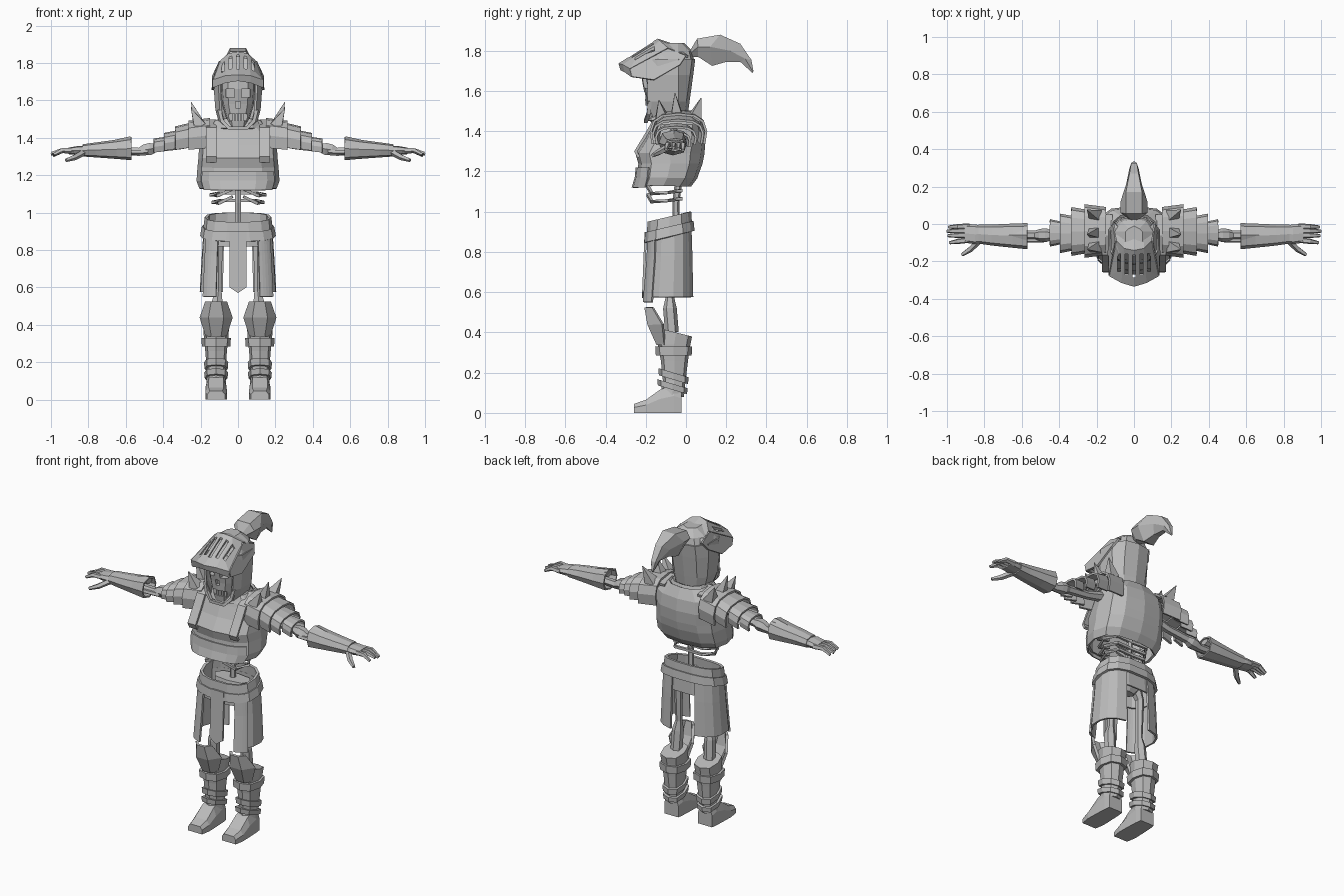
import bpy, bmesh, math
from mathutils import Vector

mat = bpy.data.materials.new("plain grey")
mat.diffuse_color = (0.5, 0.5, 0.5, 1)


def build(name, verts, faces, mirror=False, thick=0):
    me = bpy.data.meshes.new(name)
    me.from_pydata([tuple(v) for v in verts], [], faces)
    bm = bmesh.new()
    bm.from_mesh(me)
    bmesh.ops.recalc_face_normals(bm, faces=bm.faces)
    bm.to_mesh(me)
    bm.free()
    me.materials.append(mat)
    ob = bpy.data.objects.new(name, me)
    bpy.context.collection.objects.link(ob)
    if thick:
        m = ob.modifiers.new("thickness", "SOLIDIFY")
        m.thickness, m.offset = thick, 0
    if mirror:
        ob.modifiers.new("mirror", "MIRROR")
    return ob


def loft(name, rows, closed=True, caps=True, **kw):
    """Skin a list of equal-length point rows."""
    n = len(rows[0])
    verts = [p for r in rows for p in r]
    faces = []
    for i in range(len(rows) - 1):
        for j in range(n if closed else n - 1):
            k = (j + 1) % n
            faces.append((i * n + j, i * n + k, (i + 1) * n + k, (i + 1) * n + j))
    if closed and caps:
        faces += [tuple(range(n)), tuple(range(len(verts) - n, len(verts)))]
    return build(name, verts, faces, **kw)


def arc(z, cx, w, yf, yb, n=12, a0=0, a1=360, p=0.75, tilt=0):
    """Rounded-square horizontal ring, or part of one; -90 degrees is the front."""
    cy, ry, full = (yf + yb) / 2, (yb - yf) / 2, a1 - a0 == 360
    pts = []
    for i in range(n):
        a = math.radians(a0 + (a1 - a0) * i / (n if full else n - 1))
        c, s = math.cos(a), math.sin(a)
        y = math.copysign(abs(s) ** p, s) * ry
        pts.append((cx + math.copysign(abs(c) ** p, c) * w, cy + y, z + tilt * y))
    return pts


def hoop(x, y0, y1, z0, z1, n=8, a0=0, a1=360):
    """The same ring standing across the arm."""
    return [(x, p[1], (z0 + z1) / 2 + p[0])
            for p in arc(0, 0, (z1 - z0) / 2, y0, y1, n, a0, a1)]


def tube(name, path, radii, n=6, **kw):
    path = [Vector(p) for p in path]
    rows = []
    for i, p in enumerate(path):
        d = (path[min(i + 1, len(path) - 1)] - path[max(i - 1, 0)]).normalized()
        u = d.cross(Vector((0, 1, 0) if abs(d.y) < 0.9 else (0, 0, 1))).normalized()
        v = d.cross(u)
        r = radii[i] if isinstance(radii, (list, tuple)) else radii
        rows.append([p + r * (math.cos(2 * math.pi * (k + .5) / n) * u +
                              math.sin(2 * math.pi * (k + .5) / n) * v) for k in range(n)])
    return loft(name, rows, **kw)


def cut(ob, name, boxes):
    """Subtract boxes given as (x0, x1, y0, y1, z0, z1)."""
    verts, faces = [], []
    for x0, x1, y0, y1, z0, z1 in boxes:
        b = len(verts)
        verts += [(x, y, z) for z in (z0, z1) for x, y in ((x0, y0), (x1, y0), (x1, y1), (x0, y1))]
        faces += [tuple(b + i for i in f) for f in ((0, 1, 2, 3), (4, 5, 6, 7), (0, 1, 5, 4),
                                                    (1, 2, 6, 5), (2, 3, 7, 6), (3, 0, 4, 7))]
    c = build(name, verts, faces)
    c.hide_render = True
    c.hide_viewport = True
    m = ob.modifiers.new("cut", "BOOLEAN")
    m.object, m.operation, m.solver = c, "DIFFERENCE", "EXACT"


# Skull with eye sockets, nose and mouth; teeth in the mouth
skull = loft("skull", [arc(*r) for r in (
    (1.46, 0, .05, -.19, -.05), (1.52, 0, .068, -.2, -.03), (1.58, 0, .085, -.205, -.02),
    (1.66, 0, .092, -.22, -.01), (1.72, 0, .09, -.215, -.01), (1.79, 0, .07, -.17, -.03))])
cut(skull, "socket_cutter", [(-.064, -.02, -.3, -.17, 1.615, 1.66), (.02, .064, -.3, -.17, 1.615, 1.66),
                             (-.013, .013, -.3, -.18, 1.56, 1.595), (-.05, .05, -.3, -.175, 1.493, 1.528)])
for i in range(6):
    x = -.04 + i * .016
    tube("tooth", [(x, -.187 + abs(x) * .3, 1.488), (x, -.187 + abs(x) * .3, 1.532)], .0075, 4)


# Helmet shell with an open face, plus dome
def helm(z, w, yf, yb):
    half = [(w * .8, yf), (w, yf + .05), (w, -.04), (w * .65, yb - .015), (0, yb)]
    return [(x, y, z) for x, y in half] + [(-x, y, z) for x, y in half[-2::-1]]


loft("helmet_shell", [helm(1.46, .09, -.16, .0), helm(1.55, .115, -.19, .012), helm(1.68, .125, -.19, .03),
                      helm(1.76, .122, -.19, .04)], closed=False, thick=.012)
loft("helmet_dome", [helm(1.755, .122, -.19, .04), helm(1.8, .1, -.16, .03), helm(1.84, .045, -.14, -.01)])
tube("chin_guard", [(-.1, -.18, 1.55), (-.085, -.185, 1.49), (-.045, -.2, 1.45), (.045, -.2, 1.45),
                    (.085, -.185, 1.49), (.1, -.18, 1.55)], .013, 4)


# Raised visor with slots
def across(outer, mid, centre):
    return [(-outer[0], *outer[1:]), (-mid[0], *mid[1:]), centre, mid, outer]


visor = loft("visor", [across((.105, .01, 1.77), (.05, -.06, 1.82), (0, -.07, 1.83)),
                       across((.09, -.09, 1.81), (.05, -.13, 1.845), (0, -.14, 1.855)),
                       across((.128, -.275, 1.71), (.065, -.31, 1.73), (0, -.33, 1.735)),
                       across((.128, -.265, 1.67), (.065, -.3, 1.695), (0, -.32, 1.705))],
             closed=False, thick=.012)
cut(visor, "slot_cutter", [(x - .009, x + .009, -.285 + abs(x) * .4, -.165 + abs(x) * .1, 1.70, 1.95)
                           for x in (-.08, -.04, 0, .04, .08)])
build("visor_cheek", [(.13, -.275, 1.71), (.13, -.265, 1.67), (.135, -.16, 1.655), (.132, -.03, 1.73),
                      (.108, .0, 1.775), (.095, -.09, 1.81)], [(0, 1, 2, 3, 4, 5)], mirror=True, thick=.012)

# Plume curling back from the helmet
loft("plume", [[(-w, y0, z0), (-w * .6, y1, z1), (w * .6, y1, z1), (w, y0, z0), (w * .5, y2, z2), (-w * .5, y2, z2)]
               for w, y0, z0, y1, z1, y2, z2 in (
    (.02, .02, 1.785, .02, 1.8, .03, 1.77), (.072, .06, 1.82, .055, 1.86, .06, 1.77),
    (.072, .12, 1.82, .17, 1.88, .13, 1.725), (.04, .22, 1.8, .27, 1.835, .2, 1.745),
    (.025, .295, 1.76, .325, 1.755, .27, 1.745), (.006, .333, 1.695, .335, 1.7, .33, 1.69))])

# Breastplate, collar, belly plate and shoulder straps
loft("breastplate", [arc(*r) for r in (
    (1.13, 0, .2, -.245, .02), (1.17, 0, .215, -.235, .05), (1.24, 0, .21, -.23, .075),
    (1.29, 0, .205, -.245, .085), (1.36, 0, .2, -.2, .09), (1.43, 0, .19, -.17, .08),
    (1.49, 0, .12, -.15, .05))], caps=False, thick=.014)
loft("belly_plate", [arc(z, 0, w, f, .05, 7, -150, -30) for z, w, f in
                     ((1.12, .2, -.265), (1.17, .215, -.25), (1.22, .21, -.245))], closed=False, thick=.01)
loft("collar", [arc(1.45, 0, .13, -.18, .05), arc(1.5, 0, .1, -.16, .03)], caps=False, thick=.015)
loft("shoulder_strap", [[(x, y, z) for x in (.115, .17)] for y, z in
                        ((-.235, 1.27), (-.25, 1.3), (-.2, 1.38), (-.16, 1.45), (-.06, 1.49), (.05, 1.47))],
     closed=False, thick=.015, mirror=True)

# Spine and lower ribs
tube("spine", [(0, -.05, .88), (0, -.05, 1.05), (0, -.03, 1.2), (0, -.05, 1.47)], .018)
for i, z in enumerate((1.055, 1.095, 1.14, 1.19)):
    w = .135 + i * .01
    tube("rib", [(0, -.03, z + .01), (w * .7, -.025, z + .01), (w, -.09, z), (w * .75, -.17, z - .005),
                 (.03, -.19, z + .03)], .011, 4, mirror=True)

# Layered shoulder armour over each arm
for x0, x1, t0, t1, b, y0, y1 in ((.15, .265, 1.5, 1.485, 1.3, -.175, .1), (.25, .335, 1.475, 1.455, 1.31, -.165, .085),
                                  (.32, .395, 1.435, 1.42, 1.315, -.15, .05), (.38, .45, 1.4, 1.39, 1.31, -.115, .02)):
    loft("shoulder_band", [hoop(x0, y0 + .015, y1 - .015, b, t0, 9, -115, 115),
                           hoop(x1, y0, y1, b - .01, t1, 9, -115, 115)], closed=False, thick=.012, mirror=True)
for y, h, lean in ((-.12, 1.555, -.015), (-.045, 1.59, -.01), (.045, 1.565, .03)):
    tube("shoulder_spike", [(.205, y, 1.465), (.25, y + lean, h)], [.045, .002], 4, mirror=True)

# Arm bones and elbow
tube("arm_bone", [(.18, -.06, 1.39), (.3, -.06, 1.36), (.44, -.06, 1.345), (.47, -.06, 1.34), (.5, -.06, 1.335),
                  (.53, -.06, 1.325), (.66, -.06, 1.33)], [.03, .024, .026, .037, .034, .025, .022], mirror=True)
tube("forearm_bone", [(.48, -.085, 1.325), (.66, -.085, 1.32)], .014, 5, mirror=True)

# Gauntlet and hand
loft("gauntlet", [hoop(*r) for r in ((.57, -.13, .0, 1.285, 1.4), (.65, -.122, -.003, 1.292, 1.385),
                                     (.76, -.11, -.008, 1.3, 1.37), (.83, -.1, -.008, 1.305, 1.36))],
     caps=False, thick=.01, mirror=True)
loft("gauntlet_ridge", [hoop(.575, -.09, -.03, 1.36, 1.408, 6), hoop(.7, -.075, -.045, 1.34, 1.38, 6)], mirror=True)
loft("palm", [hoop(.8, -.095, -.012, 1.308, 1.357), hoop(.85, -.108, -.002, 1.308, 1.357),
              hoop(.905, -.1, .0, 1.312, 1.348)], mirror=True)
for y, ye, x, z in ((-.012, -.016, .99, 1.305), (-.036, -.038, 1.0, 1.312),
                    (-.06, -.062, .995, 1.318), (-.085, -.1, .985, 1.31)):
    tube("finger", [(.88, y, 1.33), (.94, (y + ye) / 2, 1.333), (x, ye, z)], [.016, .015, .009], 5, mirror=True)
tube("thumb", [(.83, -.09, 1.32), (.875, -.135, 1.295), (.92, -.165, 1.28)], [.018, .016, .01], 5, mirror=True)

# Waistband, belt and skirt
for nm, z0, z1, w, g in (("waistband", .9, .975, .175, 0), ("belt", .875, .925, .19, .012)):
    loft(nm, [arc(z0, 0, w + .005, -.19 - g, .025 + g, 14, tilt=.25), arc(z1, 0, w - .005, -.185 - g, .02 + g, 14, tilt=.25)],
         caps=False, thick=.016, mirror=False)
for nm, a0, a1, bottom, g in (("skirt_front_flap", -62, -30, .55, .006), ("skirt_side", -36, 72, .575, 0)):
    loft(nm, [arc(z, 0, w + g, f - g, b + g, 6, a0, a1, tilt=t) for z, w, f, b, t in (
        (.92, .178, -.19, .025, .2), (.78, .188, -.195, .03, .1), (bottom, .2, -.215, .035, 0))],
         closed=False, thick=.012, mirror=True)
loft("skirt_upper_cloth", [arc(.92, 0, .175, -.185, .02, 14, tilt=.2), arc(.82, 0, .178, -.185, .025, 14)],
     caps=False, thick=.01)
build("front_tabard", [(-.045, -.2, .9), (.045, -.2, .9), (.045, -.212, .6), (0, -.214, .57), (-.045, -.212, .6)],
      [(0, 1, 2, 3, 4)], thick=.012)

# Pelvis and leg bones
loft("pelvis", [arc(.83, 0, .05, -.1, -.04, 8), arc(.88, 0, .1, -.12, -.02, 8), arc(.93, 0, .12, -.11, .0, 8)])
tube("thigh_bone", [(.08, -.075, .87), (.105, -.075, .82), (.105, -.08, .58), (.112, -.08, .52), (.115, -.07, .4)],
     [.035, .026, .02, .034, .034], mirror=True)

# Boots, straps, knee guards and feet
C = .117
loft("boot_shaft", [arc(z, C, w, f, b, 8, tilt=t) for z, w, f, b, t in (
    (.08, .052, -.13, -.01, 0), (.16, .05, -.115, -.002, 0), (.26, .058, -.125, .01, 0),
    (.34, .066, -.14, .022, 0), (.4, .07, -.13, .03, -.25))], mirror=True)
for z, h, w, f, b, t in ((.285, .045, .076, -.15, .028, 0), (.165, .035, .062, -.135, .01, -.3),
                         (.115, .03, .061, -.14, .005, -.3)):
    loft("boot_strap", [arc(z, C, w, f, b, 8, tilt=t), arc(z + h, C, w + .003, f - .003, b + .003, 8, tilt=t)],
         mirror=True)
loft("knee_guard", [[(C - w, y + d, z), (C - w * .45, y, z), (C + w * .45, y, z), (C + w, y + d, z)]
                    for z, w, y, d in ((.525, .052, -.2, .035), (.44, .082, -.185, .07), (.34, .05, -.14, .035))],
     closed=False, thick=.016, mirror=True)
loft("foot", [[(C - w, y, 0), (C + w, y, 0), (C + w, y, h * .6), (C + w * .7, y, h), (C - w * .7, y, h), (C - w, y, h * .6)]
              for y, w, h in ((-.258, .048, .045), (-.2, .058, .065), (-.13, .056, .115),
                              (-.06, .053, .14), (-.022, .048, .12))], mirror=True)
